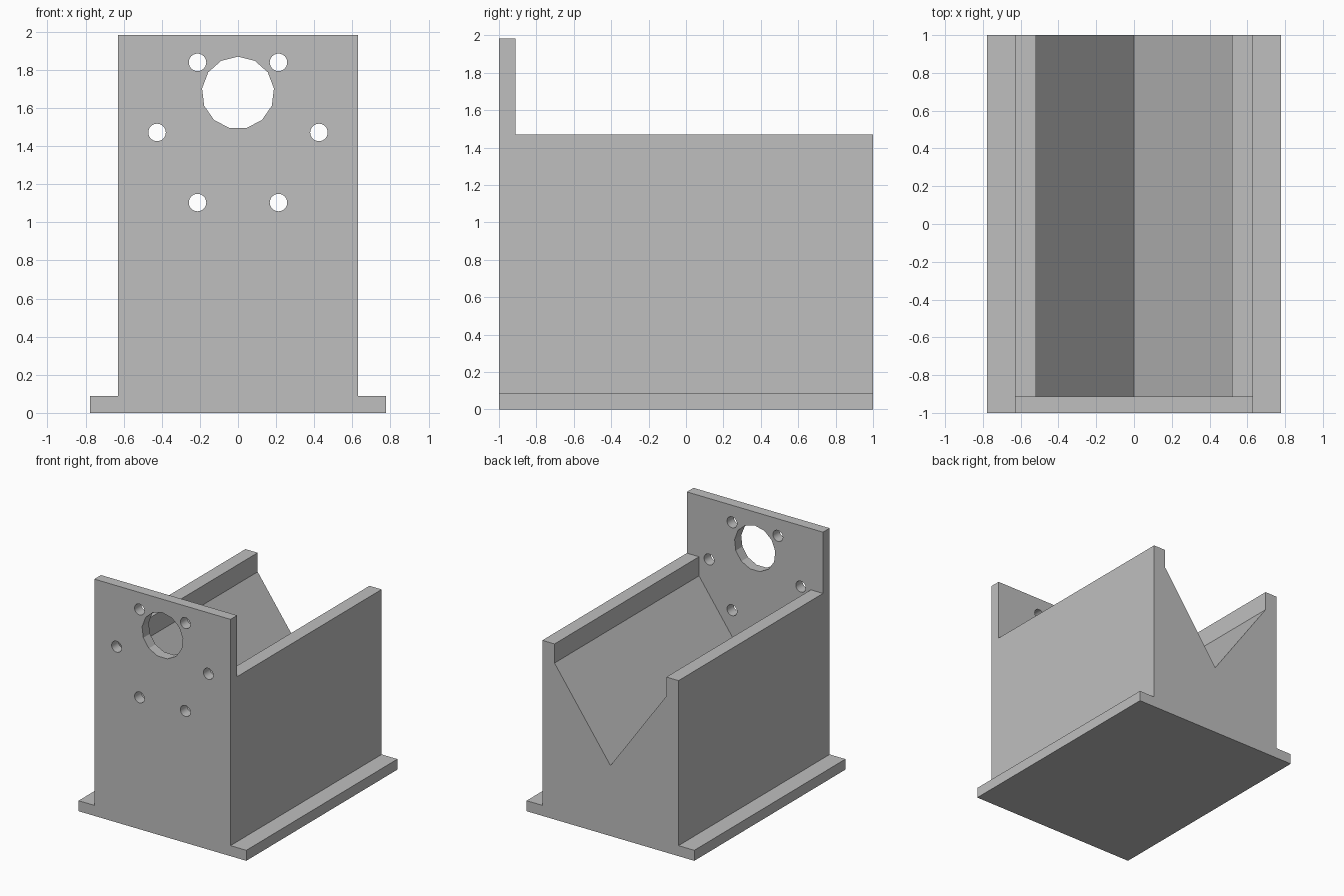
import bpy
from math import sin, cos, pi

cube = bpy.data.objects.get("Cube")
if cube:
    bpy.data.objects.remove(cube, do_unlink=True)

grey = bpy.data.materials.new("plain grey")
grey.use_nodes = True
colour = (0.52, 0.52, 0.52, 1)
grey.diffuse_color = colour
grey.node_tree.nodes["Principled BSDF"].inputs["Base Color"].default_value = colour


def prism(name, outline, y0, y1):
    """Extrude an anticlockwise (x, z) outline from y0 back to y1."""
    n = len(outline)
    verts = [(x, y, z) for y in (y0, y1) for x, z in outline]
    faces = [list(range(n)), list(range(2 * n - 1, n - 1, -1))]
    faces += [(i, i + n, (i + 1) % n + n, (i + 1) % n) for i in range(n)]
    mesh = bpy.data.meshes.new(name)
    mesh.from_pydata(verts, [], faces)
    mesh.materials.append(grey)
    obj = bpy.data.objects.new(name, mesh)
    bpy.context.collection.objects.link(obj)
    return obj


def mirrored(right_half):
    """Complete a right-hand outline, given bottom to top, with its left half."""
    return right_half + [(-x, z) for x, z in reversed(right_half) if x > 0]


def circle(x, z, radius, sides):
    return [(x - radius * sin(2 * pi * i / sides), z + radius * cos(2 * pi * i / sides))
            for i in range(sides)]


def cut(target, cutter):
    cutter.hide_render = True
    mod = target.modifiers.new("cut", 'BOOLEAN')
    mod.operation = 'DIFFERENCE'
    mod.solver = 'EXACT'
    mod.object = cutter
    bpy.context.view_layer.objects.active = target
    bpy.ops.object.modifier_apply(modifier=mod.name)
    bpy.data.objects.remove(cutter, do_unlink=True)


# Block with the base flanges and the full-height front plate outline
base_half, body_half, base_top, plate_top = 0.777, 0.631, 0.088, 1.983
wall_top, plate_back = 1.47, -0.912
bracket = prism("v_block_bracket", mirrored(
    [(base_half, 0), (base_half, base_top), (body_half, base_top), (body_half, plate_top)]), -1, 1)

# V channel and the open space above the side walls, behind the front plate
cut(bracket, prism("channel_cutter", mirrored(
    [(0, 0.59), (0.518, 1.31), (0.518, wall_top), (1, wall_top), (1, 2.2)]), plate_back, 1.2))

# Shaft hole through the front plate
cut(bracket, prism("shaft_hole_cutter", circle(0, 1.68, 0.19, 13), -1.1, -0.8))

# Ring of six mounting holes
for k in range(6):
    a = k * pi / 3
    cut(bracket, prism("mounting_hole_cutter",
                       circle(0.425 * cos(a), 1.472 + 0.425 * sin(a), 0.046, 24), -1.1, -0.8))

# Flat faces with smooth small bores
bpy.ops.object.select_all(action='DESELECT')
bracket.select_set(True)
bpy.context.view_layer.objects.active = bracket
bpy.ops.object.shade_smooth_by_angle(angle=pi / 9)
